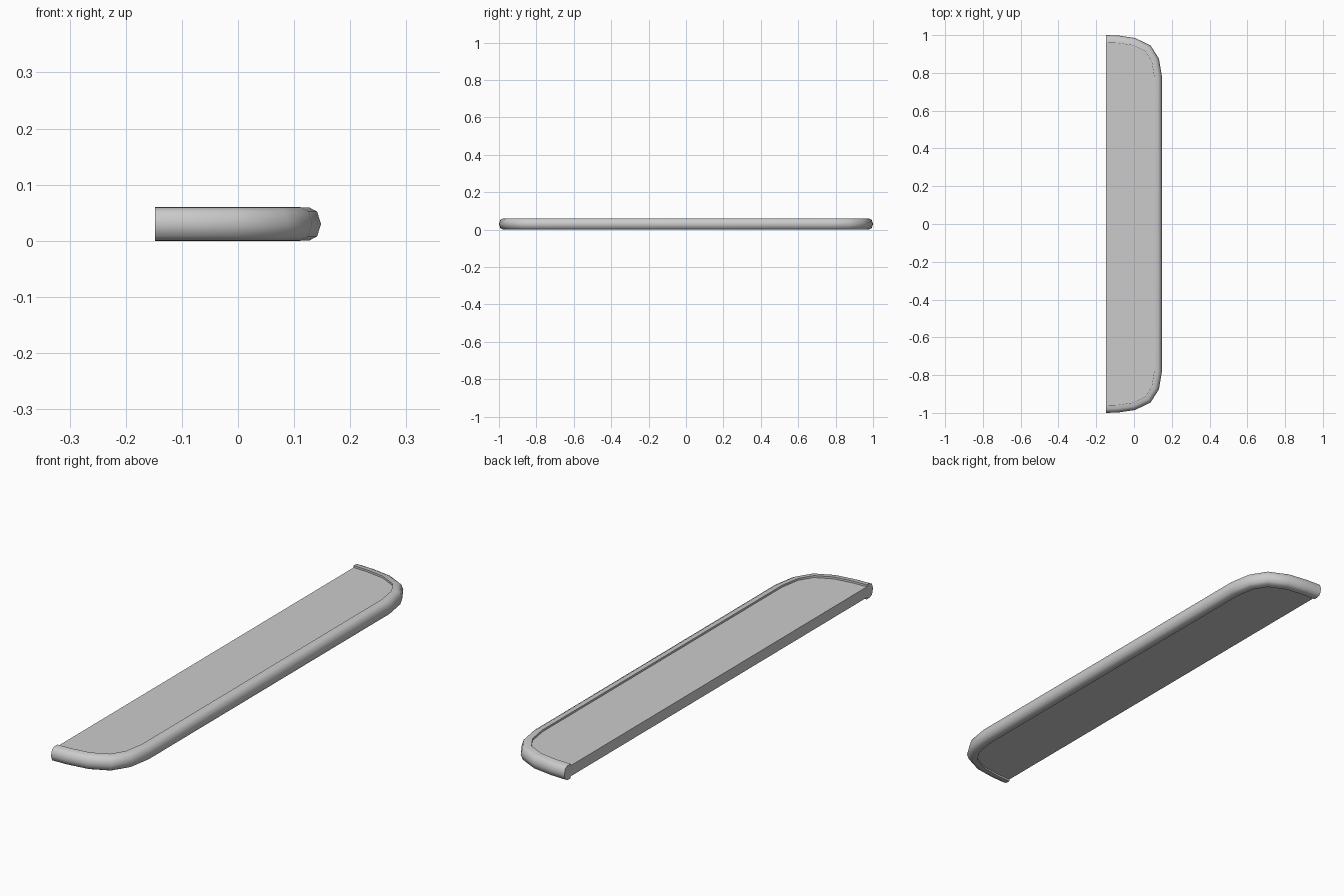
import bpy
import bmesh
from mathutils import Vector

if "Cube" in bpy.data.objects:
    bpy.data.objects.remove(bpy.data.objects["Cube"])

# Outer outline of one end (top view), mirrored in y for the other end
half = [(-0.148, 1.0), (-0.085, 0.998), (0.005, 0.985), (0.088, 0.945),
        (0.132, 0.875), (0.148, 0.78)]
path = [Vector(p) for p in half] + [Vector((x, -y)) for x, y in reversed(half)]

# Rim cross-section: (inset from outer outline, z)
profile = [(0.040, 0.0), (0.020, 0.001), (0.007, 0.008), (0.0, 0.03),
           (0.007, 0.052), (0.020, 0.059), (0.040, 0.06)]


def inset(d):
    """Mitred inward offset of the outline; ends stay on the flat back."""
    out = []
    for i, p in enumerate(path):
        if i in (0, len(path) - 1):
            out.append(p + Vector((0, -d if p.y > 0 else d)))
            continue
        a = (p - path[i - 1]).normalized()
        b = (path[i + 1] - p).normalized()
        n1, n2 = Vector((a.y, -a.x)), Vector((b.y, -b.x))
        m = (n1 + n2).normalized()
        out.append(p + m * d / m.dot(n1))
    return out


def make_object(name, bm):
    bmesh.ops.recalc_face_normals(bm, faces=bm.faces)
    mesh = bpy.data.meshes.new(name)
    bm.to_mesh(mesh)
    bm.free()
    obj = bpy.data.objects.new(name, mesh)
    bpy.context.collection.objects.link(obj)
    return obj


# Rounded rim swept around three sides
bm = bmesh.new()
rings = [[bm.verts.new((p.x, p.y, z)) for p in inset(d)] for d, z in profile]
count = len(profile)
for j in range(count):
    r, s = rings[j], rings[(j + 1) % count]
    for i in range(len(path) - 1):
        bm.faces.new((r[i], r[i + 1], s[i + 1], s[i]))
for k in (0, -1):
    bm.faces.new([r[k] for r in rings])
rim = make_object("rim", bm)
bpy.context.view_layer.objects.active = rim
rim.select_set(True)
bpy.ops.object.shade_smooth_by_angle(angle=0.9)

# Flat panel, slightly recessed inside the rim on both faces
bm = bmesh.new()
base = bm.faces.new([bm.verts.new((p.x, p.y, 0.008)) for p in inset(0.038)])
top = bmesh.ops.extrude_face_region(bm, geom=[base], use_keep_orig=True)
bmesh.ops.translate(bm, vec=(0, 0, 0.044),
                    verts=[v for v in top["geom"] if isinstance(v, bmesh.types.BMVert)])
make_object("panel", bm)
